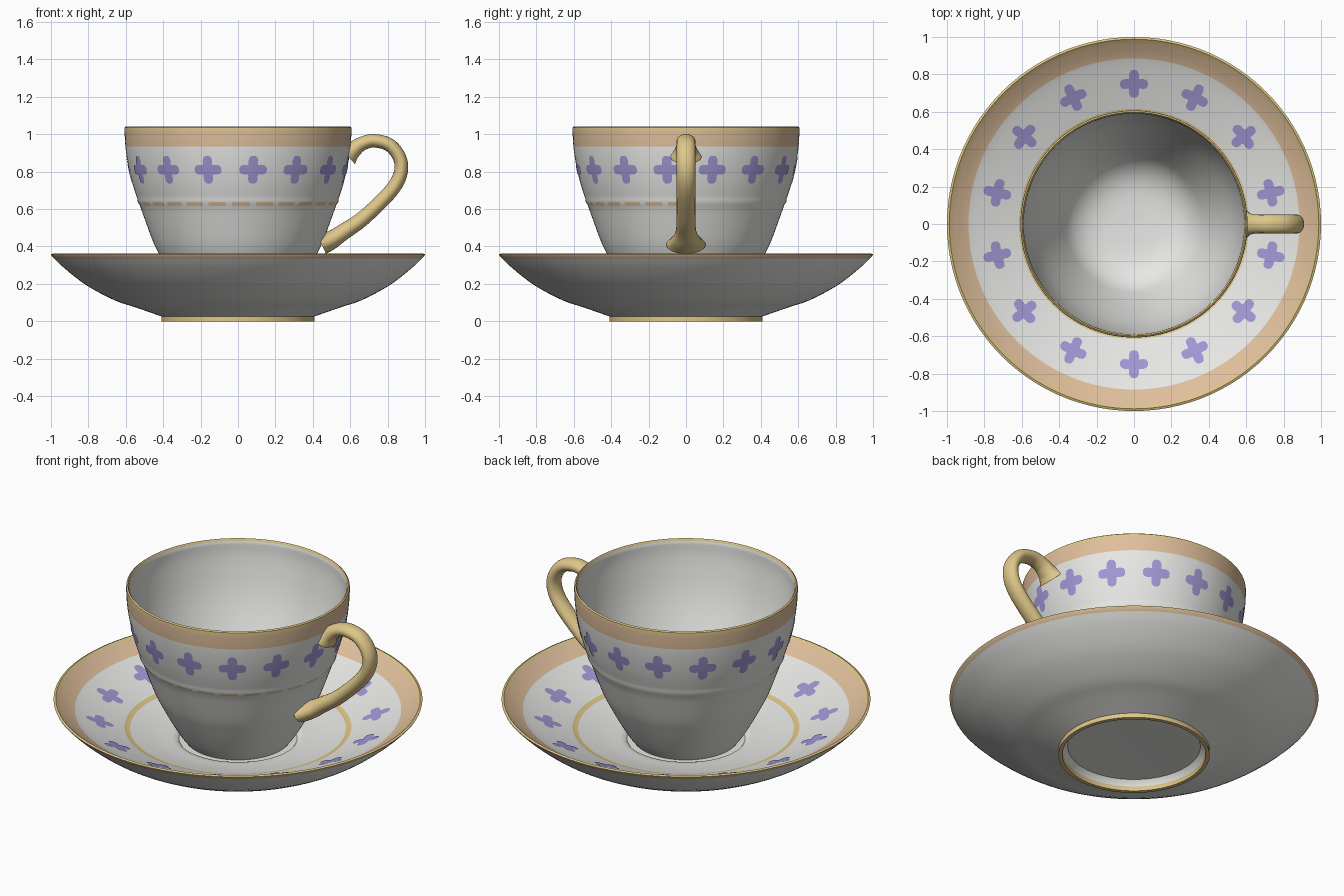
import bpy, bmesh, math
from mathutils import Vector

if "Cube" in bpy.data.objects:
    bpy.data.objects.remove(bpy.data.objects["Cube"])

SEG = 104  # lathe segments


def material(name, rgb):
    m = bpy.data.materials.new(name)
    m.diffuse_color = (*rgb, 1)
    m.use_nodes = True
    m.node_tree.nodes["Principled BSDF"].inputs["Base Color"].default_value = m.diffuse_color
    return m


WHITE, GOLD, PEACH, VIOLET = 0, 1, 2, 3
MATS = [material("porcelain white", (0.80, 0.80, 0.78)),
        material("soft gold", (0.74, 0.57, 0.25)),
        material("peach band", (0.74, 0.52, 0.33)),
        material("violet flower", (0.35, 0.31, 0.66))]


def finish(name, bm, angle=40):
    me = bpy.data.meshes.new(name)
    bm.to_mesh(me)
    bm.free()
    for m in MATS:
        me.materials.append(m)
    ob = bpy.data.objects.new(name, me)
    bpy.context.collection.objects.link(ob)
    bpy.ops.object.select_all(action='DESELECT')
    ob.select_set(True)
    bpy.context.view_layer.objects.active = ob
    bpy.ops.object.shade_smooth_by_angle(angle=math.radians(angle))
    return ob


def spline(pts, n=4):
    """Smooth run through the points."""
    p = [Vector(q) for q in pts]
    p = [2 * p[0] - p[1]] + p + [2 * p[-1] - p[-2]]
    out = []
    for a, b, c, d in zip(p, p[1:], p[2:], p[3:]):
        for k in range(n):
            t = k / n
            out.append(0.5 * (2 * b + (c - a) * t + (2 * a - 5 * b + 4 * c - d) * t * t
                              + (3 * b - a - 3 * c + d) * t ** 3))
    return out + [p[-2]]


def lathe(name, profile, rule):
    """Revolve (r, z) points; rule(r, z, normal, segment) gives the colour."""
    bm = bmesh.new()
    rings = []
    for i in range(SEG):
        a = 2 * math.pi * i / SEG
        rings.append([bm.verts.new((r * math.cos(a), r * math.sin(a), z)) for r, z in profile])
    info = []
    for i in range(SEG):
        A, B = rings[i], rings[(i + 1) % SEG]
        for j in range(len(profile) - 1):
            f = bm.faces.new((A[j], B[j], B[j + 1], A[j + 1]))
            f.normal_update()
            r, z = (profile[j] + profile[j + 1]) / 2
            f.material_index = rule(r, z, f.normal, i)
    bmesh.ops.remove_doubles(bm, verts=bm.verts, dist=1e-5)
    bmesh.ops.recalc_face_normals(bm, faces=bm.faces)
    return finish(name, bm)


def lookup(run, x, key, val):
    """Linear read-off along a profile run."""
    pts = sorted(run, key=lambda p: p[key])
    for p, q in zip(pts, pts[1:]):
        if p[key] <= x <= q[key]:
            return p[val] + (q[val] - p[val]) * (x - p[key]) / max(q[key] - p[key], 1e-9)
    return pts[-1][val]


def flowers(name, count, start, place):
    """Ring of four-petal plates; place(u, v, angle) puts a point on the surface."""
    bm = bmesh.new()
    n = 40
    for k in range(count):
        th = start + 2 * math.pi * k / count
        centre = bm.verts.new(place(0, 0, th))
        prev = None
        for s in (0.35, 0.7, 1.0):
            ring = []
            for i in range(n):
                a = 2 * math.pi * i / n
                rad = s * (0.060 + 0.019 * math.cos(4 * a) - 0.004 * math.cos(8 * a))
                ring.append(bm.verts.new(place(rad * math.cos(a), rad * math.sin(a), th)))
            for i in range(n):
                j = (i + 1) % n
                f = bm.faces.new((prev[i], ring[i], ring[j], prev[j]) if prev
                                 else (centre, ring[i], ring[j]))
                f.material_index = VIOLET
            prev = ring
    return finish(name, bm)


# Saucer: recessed foot, underside, rim, dished top with a well
V = Vector
saucer_top = spline([(0.975, 0.352), (0.885, 0.298), (0.75, 0.243), (0.615, 0.194),
                     (0.585, 0.185), (0.45, 0.153), (0.33, 0.135)])
saucer = ([V((0, 0.06)), V((0.36, 0.055)), V((0.385, 0.025)), V((0.388, 0.0)), V((0.41, 0.0))]
          + spline([(0.41, 0.026), (0.55, 0.075), (0.66, 0.112), (0.81, 0.192),
                    (0.93, 0.285), (0.998, 0.352)])
          + [V((1.0, 0.358)), V((0.988, 0.363))] + saucer_top
          + [V((0.32, 0.125)), V((0, 0.122))])


def saucer_rule(r, z, nrm, i):
    up = z > 0.13 and lookup(saucer_top, r, 0, 1) - z < 0.02
    if (r > 0.97 and z > 0.351) or (r > 0.38 and z < 0.027):
        return GOLD
    if up and 0.585 < r < 0.615:
        return GOLD
    return PEACH if up and r > 0.885 else WHITE


lathe("saucer", saucer, saucer_rule)

# Cup: foot, flared wall with a fine dashed ridge, rim, bowl
cup_low = spline([(0.285, 0.128), (0.32, 0.175), (0.37, 0.26), (0.42, 0.355),
                  (0.46, 0.44), (0.525, 0.62)])
cup_high = spline([(0.537, 0.650), (0.565, 0.74), (0.588, 0.84), (0.602, 0.935),
                   (0.607, 1.02)])
cup_in = spline([(0.590, 1.03), (0.584, 0.93), (0.548, 0.75), (0.49, 0.58), (0.395, 0.37),
                 (0.32, 0.25), (0.2, 0.185), (0, 0.17)])
cup = ([V((0, 0.135)), V((0.26, 0.135)), V((0.265, 0.124)), V((0.28, 0.124))] + cup_low
       + [V((0.536, 0.637))] + cup_high
       + [V((0.606, 1.036)), V((0.598, 1.042))] + cup_in)


def cup_rule(r, z, nrm, i):
    if z > 1.02 and r > 0.589:
        return GOLD
    if r > 0.594 and z > 0.935:
        return PEACH
    if 0.62 < z < 0.637 and r > 0.52 and i % 4 and i > SEG * 0.5:
        return PEACH
    return WHITE


lathe("cup", cup, cup_rule)


# Painted flowers on the cup wall and on the saucer
def on_cup(u, v, th):
    z = 0.81 + v
    r = lookup(cup_high, z, 1, 0) + 0.003
    return (r * math.cos(th + u / r), r * math.sin(th + u / r), z)


def on_saucer(u, v, th):
    r = 0.75 - v
    z = lookup(saucer_top, r, 0, 1) + 0.003
    return (r * math.cos(th + u / r), r * math.sin(th + u / r), z)


flowers("cup_flowers", 15, math.radians(-82), on_cup)
flowers("saucer_flowers", 14, math.radians(-90), on_saucer)

# Handle: swept oval, (x, z, half thickness, half width), flared at both ends
path = spline([V(p) for p in [
    (0.583, 0.885, 0.062, 0.085), (0.612, 0.912, 0.046, 0.060), (0.66, 0.948, 0.038, 0.050),
    (0.73, 0.965, 0.036, 0.050), (0.82, 0.935, 0.036, 0.050), (0.873, 0.84, 0.036, 0.050),
    (0.836, 0.72, 0.038, 0.050), (0.68, 0.56, 0.040, 0.050), (0.56, 0.475, 0.044, 0.056),
    (0.495, 0.432, 0.050, 0.080), (0.448, 0.410, 0.055, 0.105)]], 6)
bm = bmesh.new()
rings = []
for i, p in enumerate(path):
    d = path[min(i + 1, len(path) - 1)] - path[max(i - 1, 0)]
    t = Vector((d[0], d[1])).normalized()
    ring = []
    for k in range(24):
        a = 2 * math.pi * k / 24
        c = p[2] * math.cos(a)
        ring.append(bm.verts.new((p[0] - t.y * c, p[3] * math.sin(a), p[1] + t.x * c)))
    rings.append(ring)
for A, B in zip(rings, rings[1:]):
    for k in range(24):
        bm.faces.new((A[k], A[(k + 1) % 24], B[(k + 1) % 24], B[k]))
bm.faces.new(rings[0])
bm.faces.new(rings[-1])
bmesh.ops.recalc_face_normals(bm, faces=bm.faces)
for f in bm.faces:
    f.material_index = GOLD
# Pull stray end points back inside the cup wall
for v in bm.verts:
    r = math.hypot(v.co.x, v.co.y)
    wall = lookup(cup_low if v.co.z < 0.62 else cup_high, v.co.z, 1, 0) - 0.012
    if r < wall:
        v.co.x *= wall / r
        v.co.y *= wall / r
finish("handle", bm, 60)
